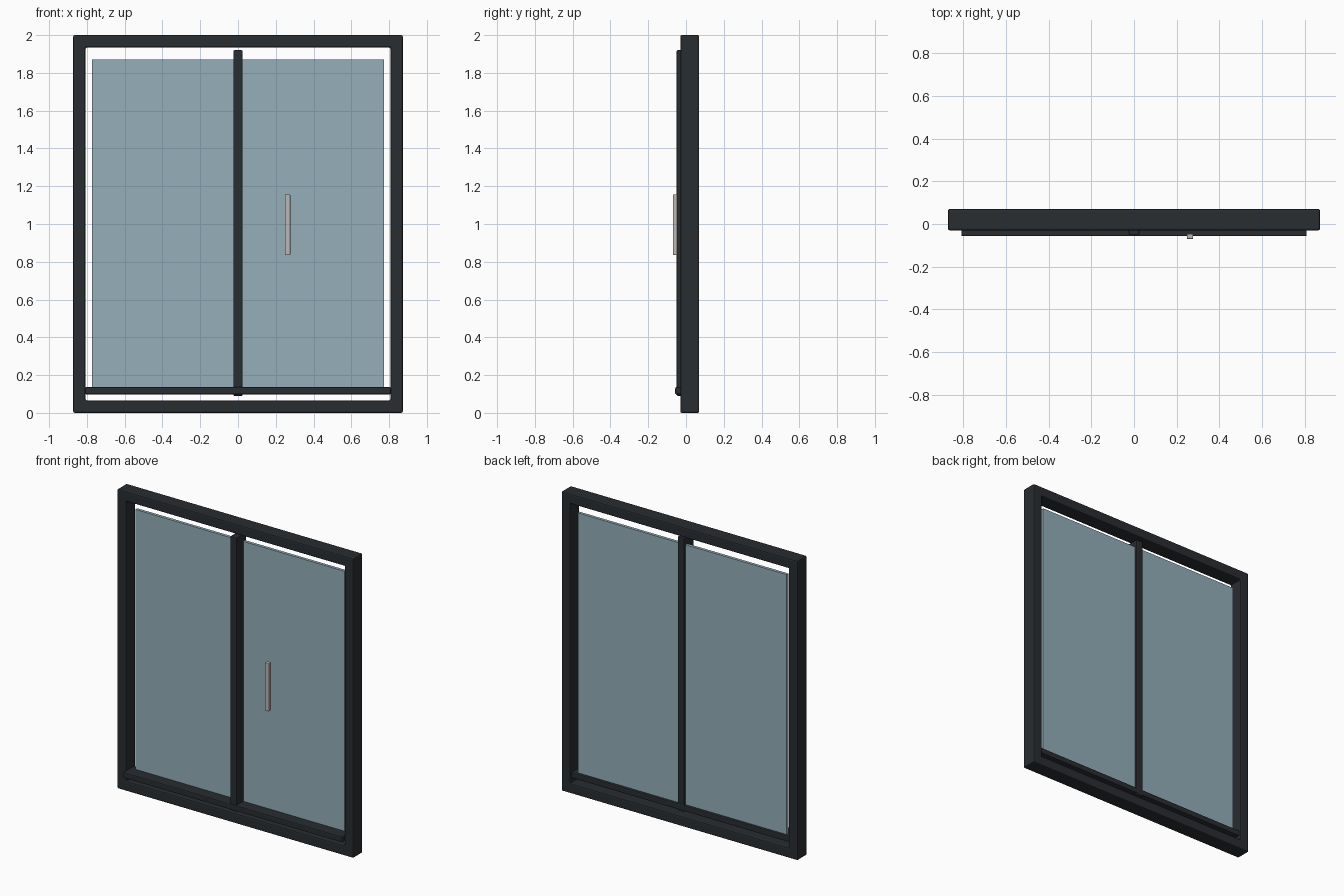
import bpy, bmesh

if "Cube" in bpy.data.objects:
    bpy.data.objects.remove(bpy.data.objects["Cube"])


def material(name, color):
    m = bpy.data.materials.new(name)
    m.diffuse_color = color
    m.use_nodes = True
    m.node_tree.nodes["Principled BSDF"].inputs["Base Color"].default_value = m.diffuse_color
    return m


dark = material("dark_metal", (0.022, 0.026, 0.03, 1))
glass = material("tinted_glass", (0.30, 0.43, 0.49, 0.6))
steel = material("brushed_steel", (0.5, 0.48, 0.47, 1))


def finish(bm, name, mat, bevel):
    bmesh.ops.recalc_face_normals(bm, faces=bm.faces[:])
    mesh = bpy.data.meshes.new(name)
    bm.to_mesh(mesh)
    bm.free()
    mesh.materials.append(mat)
    ob = bpy.data.objects.new(name, mesh)
    bpy.context.collection.objects.link(ob)
    if bevel:
        mod = ob.modifiers.new("bevel", 'BEVEL')
        mod.width, mod.segments = bevel, 2
        mod.limit_method = 'ANGLE'
    return ob


def box(name, x, y, z, mat, bevel=0.0):
    """Box from (min, max) ranges on each axis."""
    bm = bmesh.new()
    bmesh.ops.create_cube(bm, size=1)
    for v in bm.verts:
        v.co = [r[0] if c < 0 else r[1] for c, r in zip(v.co, (x, y, z))]
    return finish(bm, name, mat, bevel)


# Outer frame: rectangular ring
def ring(name, half_w, z0, z1, border, y0, y1, mat, bevel):
    bm = bmesh.new()

    def loop(inset, y):
        w, a, b = half_w - inset, z0 + inset, z1 - inset
        return [bm.verts.new(p) for p in ((-w, y, a), (w, y, a), (w, y, b), (-w, y, b))]

    loops = [loop(0, y0), loop(border, y0), loop(border, y1), loop(0, y1)]
    for k in range(4):
        p, q = loops[k], loops[(k + 1) % 4]
        for i in range(4):
            j = (i + 1) % 4
            bm.faces.new((p[i], p[j], q[j], q[i]))
    return finish(bm, name, mat, bevel)


ring("outer_frame", 0.873, 0.0, 2.0, 0.066, -0.03, 0.07, dark, 0.008)

# Central upright and lower track
box("center_mullion", (-0.025, 0.025), (-0.05, 0.055), (0.09, 1.92), dark, 0.006)
box("lower_track", (-0.81, 0.81), (-0.057, 0.057), (0.098, 0.136), dark, 0.006)

# Two panes meeting inside the mullion
for side, name in ((-1, "left_pane"), (1, "right_pane")):
    box(name, sorted((side * 0.02, side * 0.772)), (0.02, 0.04), (0.13, 1.872), glass)

# Pull handle on the right pane
box("pull_handle", (0.248, 0.277), (-0.07, -0.046), (0.836, 1.156), steel, 0.003)
